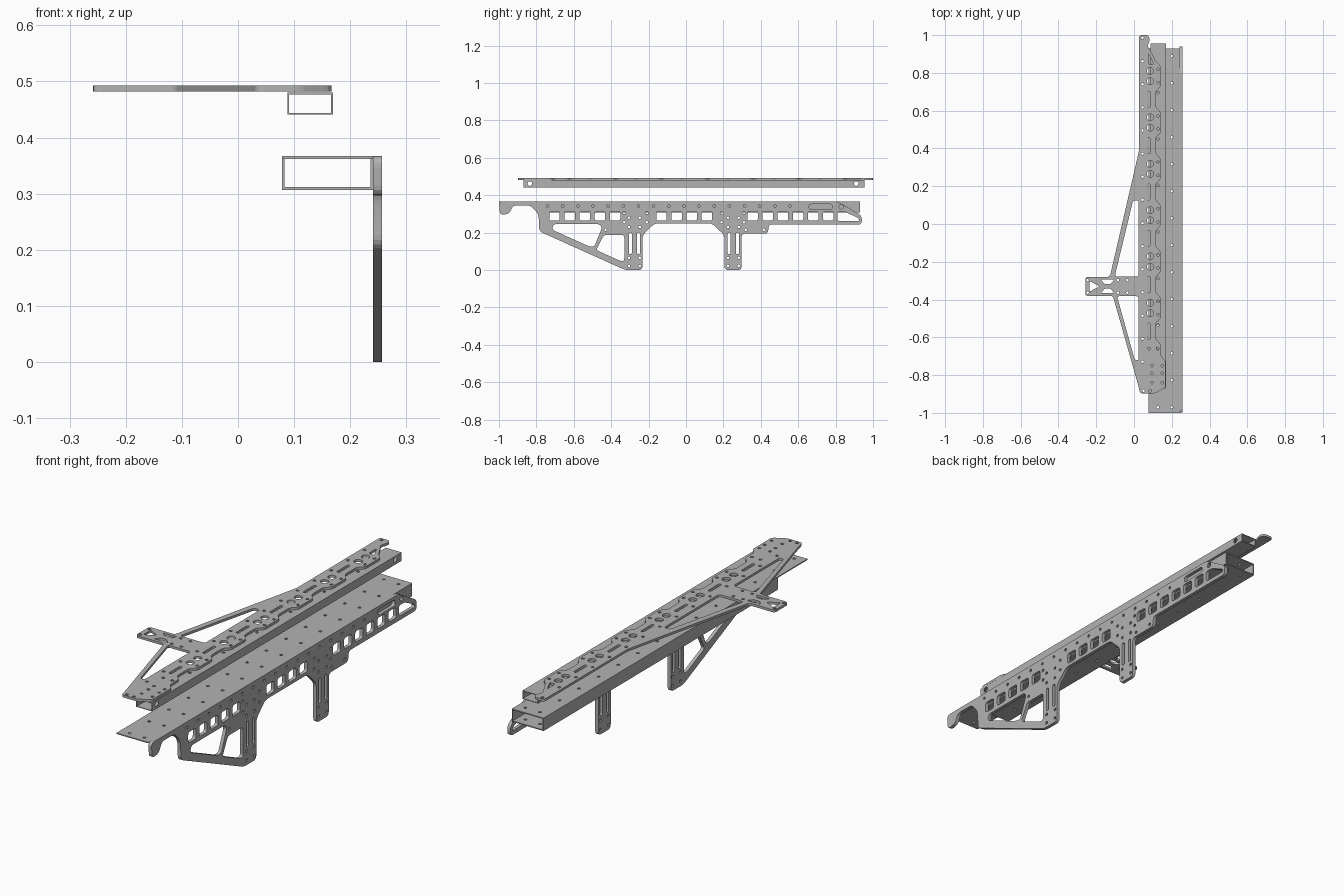
import bpy
import bmesh
from math import pi, cos, sin
from mathutils import Matrix, Vector

if "Cube" in bpy.data.objects:
    bpy.data.objects.remove(bpy.data.objects["Cube"])

metal = bpy.data.materials.new("brushed grey metal")
metal.use_nodes = True
GREY = (0.45, 0.45, 0.45, 1)
metal.diffuse_color = GREY
metal.node_tree.nodes["Principled BSDF"].inputs["Base Color"].default_value = GREY

# Plane axes: local x, local y, local depth
FLAT = Matrix.Identity(4)
SIDE = Matrix(((0, 0, 1, 0), (1, 0, 0, 0), (0, 1, 0, 0), (0, 0, 0, 1)))


def rounded(points, r, steps=4):
    """Soften every corner of a closed outline."""
    out = []
    pts = [Vector(p) for p in points]
    for i, p in enumerate(pts):
        a, b = pts[i - 1] - p, pts[(i + 1) % len(pts)] - p
        a = p + a.normalized() * min(r, a.length * 0.45)
        b = p + b.normalized() * min(r, b.length * 0.45)
        for k in range(steps + 1):
            t = k / steps
            out.append(a * (1 - t) ** 2 + p * 2 * t * (1 - t) + b * t ** 2)
    return out


def rect(x0, x1, y0, y1):
    return [(x0, y0), (x1, y0), (x1, y1), (x0, y1)]


def slot(x, y, w, h, r):
    return rounded(rect(x - w / 2, x + w / 2, y - h / 2, y + h / 2), r)


def circle(x, y, r=0.007, n=10):
    return [(x + r * cos(2 * pi * i / n), y + r * sin(2 * pi * i / n)) for i in range(n)]


def plate(name, outline, holes, axes, low, high):
    """Flat sheet with cut-outs, between two depths along the plane normal."""
    curve = bpy.data.curves.new(name, "CURVE")
    curve.dimensions = "2D"
    curve.fill_mode = "BOTH"
    curve.extrude = (high - low) / 2
    for loop in [outline] + holes:
        spline = curve.splines.new("POLY")
        spline.points.add(len(loop) - 1)
        for point, co in zip(spline.points, loop):
            point.co = (co[0], co[1], 0, 1)
        spline.use_cyclic_u = True
    temp = bpy.data.objects.new(name + " outline", curve)
    bpy.context.collection.objects.link(temp)
    bpy.context.view_layer.update()
    graph = bpy.context.evaluated_depsgraph_get()
    mesh = bpy.data.meshes.new_from_object(temp.evaluated_get(graph))
    bpy.data.objects.remove(temp)
    bm = bmesh.new()
    bm.from_mesh(mesh)
    bmesh.ops.remove_doubles(bm, verts=bm.verts, dist=0.00005)
    bm.transform(axes @ Matrix.Translation((0, 0, (low + high) / 2)))
    bmesh.ops.recalc_face_normals(bm, faces=bm.faces)
    for f in bm.faces:
        f.smooth = False
    bm.to_mesh(mesh)
    bm.free()
    mesh.name = name
    mesh.materials.clear()
    mesh.materials.append(metal)
    obj = bpy.data.objects.new(name, mesh)
    bpy.context.collection.objects.link(obj)
    return obj


def tube(name, x, y, z, t, flat_holes, wall_holes, cut_front):
    """Rectangular tube from four sheets; the lower three may start further back."""
    lower = rect(cut_front, y[1], z[0] + t, z[1] - t)
    plate(name + "_top", rect(*x, *y), flat_holes, FLAT, z[1] - t, z[1])
    plate(name + "_bottom", rect(*x, cut_front, y[1]),
          [h for h in flat_holes if min(p[1] for p in h) > cut_front], FLAT, z[0], z[0] + t)
    plate(name + "_right_wall", lower, wall_holes, SIDE, x[0], x[0] + t)
    plate(name + "_left_wall", lower, wall_holes, SIDE, x[1] - t, x[1])


# Large lower tube, with only its top sheet reaching over the front arch
rows = [circle(x, -0.97 + 0.143 * i) for i in range(14) for x in (0.125, 0.2)]
tube("large_tube", (0.078, 0.241), (-1.0, 0.93), (0.307, 0.367), 0.005, rows, [], -0.785)

# Small upper tube
rows = [circle(0.127, -0.78 + 0.123 * i) for i in range(14)]
ends = [circle(y, 0.462, 0.012, 14) for y in (-0.835, 0.91)]
tube("small_tube", (0.088, 0.169), (-0.87, 0.955), (0.441, 0.48), 0.003, rows, ends, -0.87)

# Side plate: outline with two legs and a front arch
lower_edge = rounded([
    (-1.0, 0.367), (0.81, 0.367), (0.94, 0.29), (0.94, 0.243), (0.44, 0.243),
    (0.44, 0.195), (0.297, 0.195), (0.297, 0), (0.206, 0), (0.206, 0.185),
    (0.14, 0.249), (-0.168, 0.249), (-0.233, 0.185), (-0.233, 0), (-0.325, 0),
    (-0.785, 0.207), (-0.785, 0.25), (-0.79, 0.3), (-0.83, 0.345), (-0.925, 0.345),
    (-0.945, 0.3), (-0.995, 0.295)], 0.02)
cuts = []
for start, count in ((-0.703, 5), (-0.131, 4), (0.356, 6)):
    cuts += [slot(start + 0.081 * i, 0.289, 0.056, 0.05, 0.012) for i in range(count)]
cuts.append(rounded([(0.81, 0.312), (0.85, 0.312), (0.925, 0.275), (0.925, 0.262), (0.81, 0.262)], 0.012))
cuts.append(slot(0.72, 0.338, 0.125, 0.028, 0.014))
# Brace openings
cuts.append(rounded([(-0.71, 0.245), (-0.46, 0.245), (-0.45, 0.225), (-0.49, 0.125), (-0.515, 0.125), (-0.715, 0.215)], 0.015))
cuts.append(rounded([(-0.44, 0.187), (-0.33, 0.187), (-0.33, 0.048), (-0.35, 0.048), (-0.48, 0.107)], 0.015))
# Leg slots and bolt holes
for leg in (-0.276, 0.253):
    for s in (-1, 1):
        cuts.append(slot(leg + s * 0.022, 0.142, 0.016, 0.115, 0.008))
        cuts += [circle(leg + s * 0.029, z) for z in (0.022, 0.065, 0.23, 0.28)]
cuts += [circle(-0.74 + 0.081 * i, 0.342) for i in range(17)]
cuts += [circle(y, z) for y in (-0.33, -0.21, 0.19, 0.31) for z in (0.255, 0.305)]
cuts += [circle(0.83, 0.338, 0.012), circle(0.32, 0.215), circle(0.415, 0.215), circle(-0.43, 0.215)]
plate("side_plate", lower_edge, cuts, SIDE, 0.241, 0.257)

# Top plate: scalloped right edge, front pad, outrigger and end fork
PITCH = 0.2455
edge = [(0.027, 1.0), (0.075, 1.0), (0.085, 0.98), (0.072, 0.94), (0.085, 0.92), (0.115, 0.865)]
for i in range(6):
    c = 0.783 - PITCH * i
    edge += [(0.115, c + 0.08), (0.142, c + 0.055), (0.142, c - 0.055), (0.115, c - 0.08)]
edge += [(0.115, -0.61), (0.142, -0.635), (0.142, -0.7), (0.167, -0.725), (0.167, -0.865),
         (0.11, -0.897), (0.032, -0.897), (0.024, -0.86), (-0.112, -0.38),
         (-0.258, -0.38), (-0.258, -0.28), (-0.128, -0.28), (0.027, 0.39)]
top_cuts = []
for i in range(6):
    c = 0.783 - PITCH * i
    top_cuts += [circle(0.086, c + s * 0.027, 0.018, 20) for s in (-1, 1)]
    top_cuts.append(slot(0.078, c - PITCH / 2, 0.014, 0.085, 0.007))
    top_cuts += [circle(0.127, c + s * 0.035) for s in (-1, 1)]
top_cuts += [circle(0.045, 0.985 - 0.1225 * i) for i in range(15)]
top_cuts += [circle(x, y) for y in (-0.75, -0.79, -0.84) for x in (0.095, 0.15)]
top_cuts += [circle(x, -0.66) for x in (0.08, 0.125)]
top_cuts += [circle(x, -0.883) for x in (0.05, 0.085)]
top_cuts.append(rounded([(0.077, 0.905), (0.077, 0.845), (0.105, 0.845)], 0.01))
# Outrigger arm openings
top_cuts.append(rounded([(0.025, 0.125), (-0.005, 0.125), (-0.102, -0.278), (0.025, -0.278)], 0.015))
top_cuts.append(rounded([(0.025, -0.382), (-0.09, -0.382), (0.004, -0.72), (0.025, -0.72)], 0.015))
# Outrigger pad openings
top_cuts.append(rounded([(-0.235, -0.302), (-0.182, -0.33), (-0.235, -0.358)], 0.008))
for s in (-1, 1):
    top_cuts.append(rounded([(-0.175, -0.33 + s * 0.035), (-0.105, -0.33 + s * 0.035),
                             (-0.125, -0.33 + s * 0.012), (-0.155, -0.33 + s * 0.012)], 0.006))
    top_cuts += [circle(x, -0.33 + s * 0.033) for x in (-0.246, -0.085, -0.035)]
plate("top_plate", rounded(edge, 0.014), top_cuts, FLAT, 0.482, 0.493)
